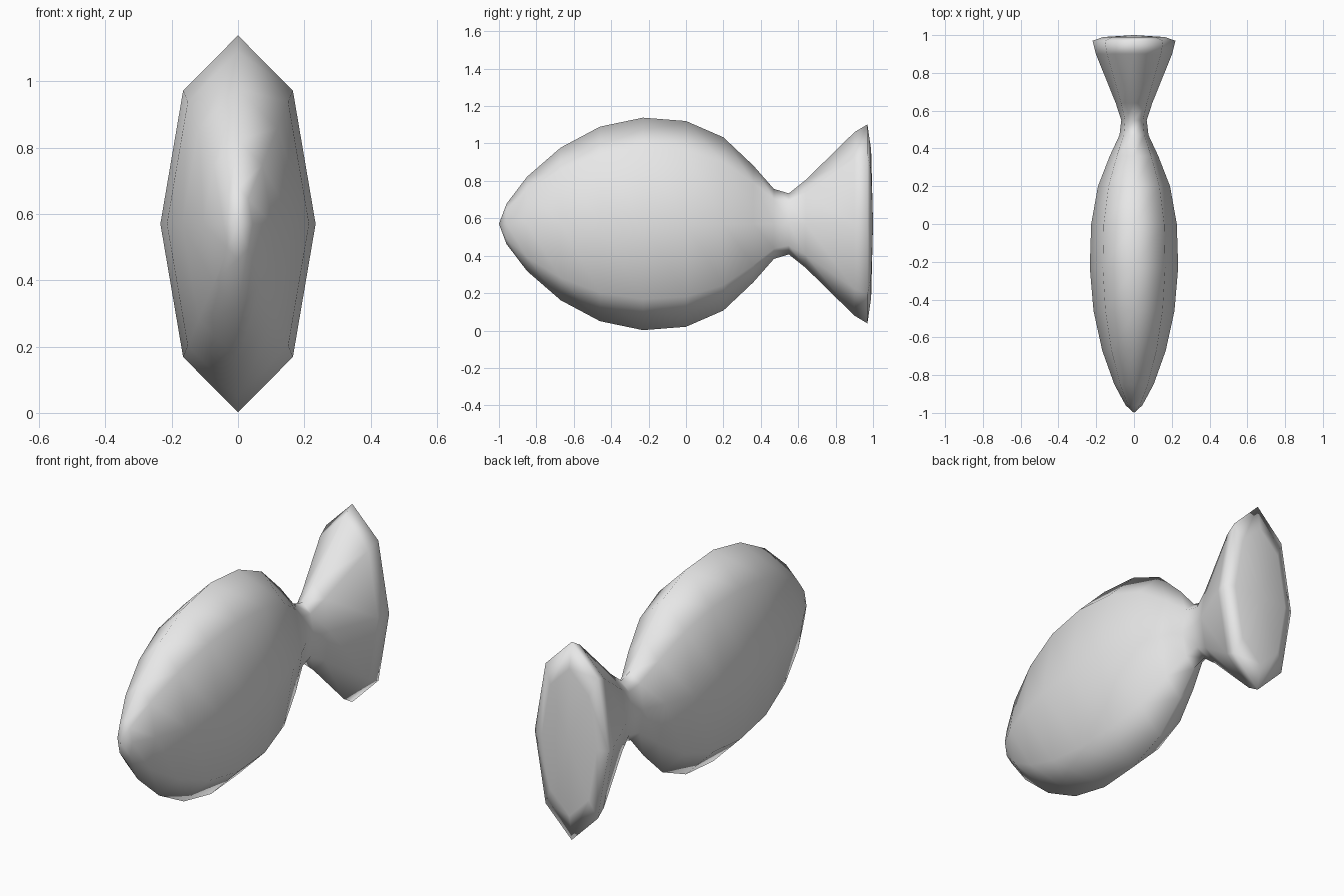
import bpy, bmesh
from math import sin, cos, tau

cube = bpy.data.objects.get("Cube")
if cube:
    bpy.data.objects.remove(cube, do_unlink=True)

SIDES = 8
FLATTEN = 0.412   # width of the body relative to its height
CENTRE_Z = 0.57

# (y, half height) from nose tip to the rim of the tail
PROFILE = [
    (-0.96, 0.107), (-0.85, 0.252), (-0.67, 0.408), (-0.46, 0.52),
    (-0.23, 0.568), (0.0, 0.55), (0.2, 0.463), (0.36, 0.312),
    (0.47, 0.187), (0.55, 0.163), (0.64, 0.235), (0.9, 0.49),
    (0.97, 0.532), (0.99, 0.395),
]

# Plain grey material
grey = bpy.data.materials.new("light_grey")
grey.use_nodes = True
colour = (0.8, 0.8, 0.8, 1)
grey.diffuse_color = colour
grey.node_tree.nodes["Principled BSDF"].inputs["Base Color"].default_value = colour

# Flattened eight-sided rings along the body
bm = bmesh.new()
rings = []
for y, r in PROFILE:
    rings.append([bm.verts.new((FLATTEN * r * sin(tau * i / SIDES), y,
                                CENTRE_Z + r * cos(tau * i / SIDES)))
                  for i in range(SIDES)])
nose = bm.verts.new((0, -1, CENTRE_Z))
tail_end = bm.verts.new((0, 1, CENTRE_Z))

# Skin between rings, closed with fans at the nose and the tail
for i in range(SIDES):
    j = (i + 1) % SIDES
    for a, b in zip(rings, rings[1:]):
        bm.faces.new((a[i], a[j], b[j], b[i]))
    bm.faces.new((nose, rings[0][j], rings[0][i]))
    bm.faces.new((tail_end, rings[-1][i], rings[-1][j]))
bmesh.ops.recalc_face_normals(bm, faces=bm.faces)
for f in bm.faces:
    f.smooth = True

mesh = bpy.data.meshes.new("fish_body")
bm.to_mesh(mesh)
bm.free()
mesh.materials.append(grey)
fish = bpy.data.objects.new("fish_body", mesh)
bpy.context.collection.objects.link(fish)
